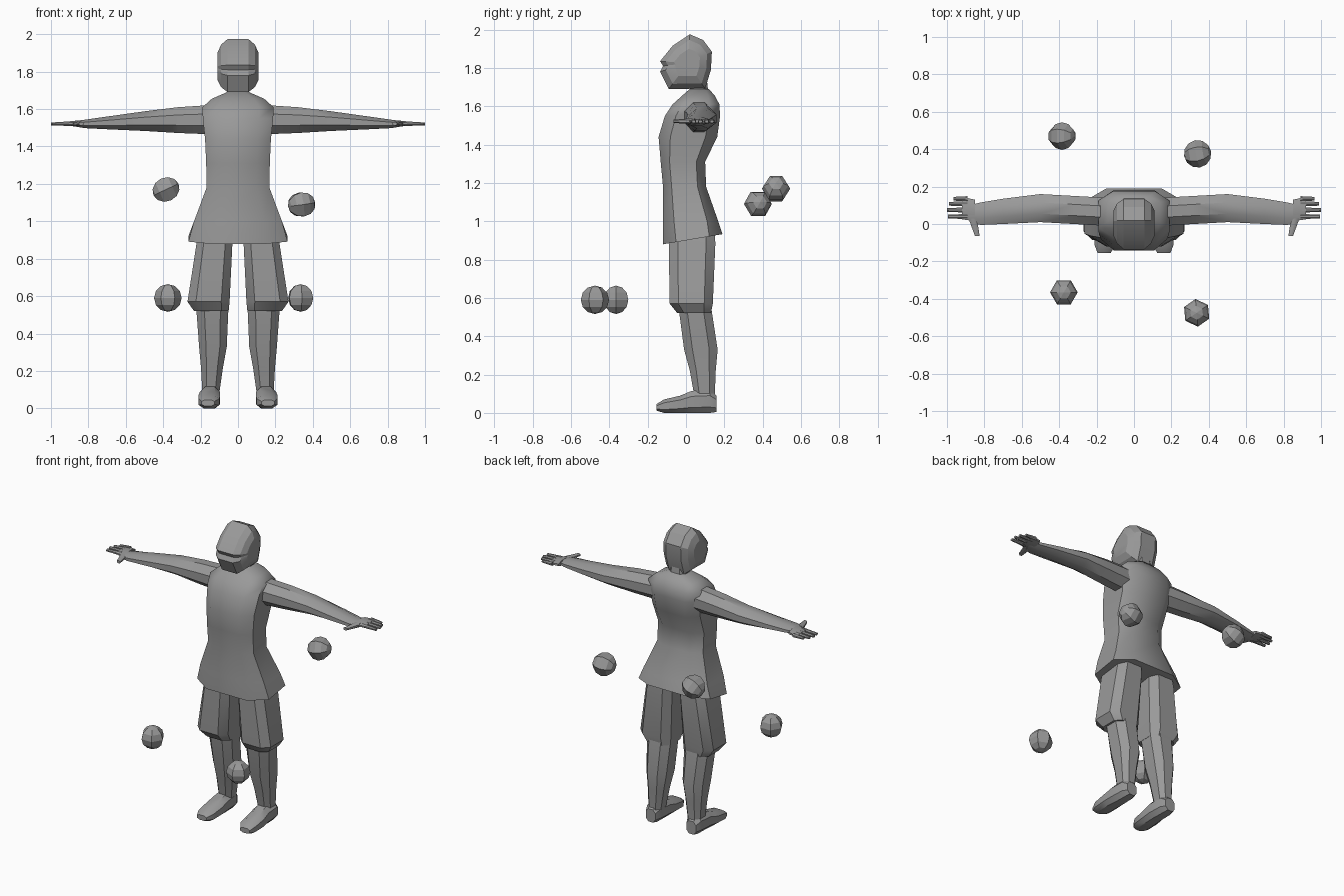
import bpy, bmesh, math
from mathutils import Vector, Matrix

cube = bpy.data.objects.get("Cube")
if cube:
    bpy.data.objects.remove(cube, do_unlink=True)

grey = bpy.data.materials.new("plain grey")
grey.use_nodes = True
grey.diffuse_color = (0.32, 0.32, 0.32, 1)
grey.node_tree.nodes["Principled BSDF"].inputs["Base Color"].default_value = (0.32, 0.32, 0.32, 1)


def finish(name, bm, mirror=False, smooth=None):
    """Turn a bmesh into a named object, optionally mirrored to the other side."""
    bmesh.ops.recalc_face_normals(bm, faces=bm.faces)
    mesh = bpy.data.meshes.new(name)
    bm.to_mesh(mesh)
    bm.free()
    mesh.materials.append(grey)
    ob = bpy.data.objects.new(name, mesh)
    bpy.context.collection.objects.link(ob)
    if mirror:
        ob.modifiers.new("mirror", 'MIRROR').use_mirror_merge = False
    if smooth:
        bpy.ops.object.select_all(action='DESELECT')
        ob.select_set(True)
        bpy.context.view_layer.objects.active = ob
        bpy.ops.object.shade_smooth_by_angle(angle=math.radians(smooth))
    return ob


def loft(name, rings, mirror=False, smooth=35):
    """Skin a row of equal-sized point rings and cap both ends."""
    bm = bmesh.new()
    rows = [[bm.verts.new(p) for p in ring] for ring in rings]
    n = len(rows[0])
    for a, b in zip(rows, rows[1:]):
        for i in range(n):
            j = (i + 1) % n
            bm.faces.new((a[i], a[j], b[j], b[i]))
    bm.faces.new(rows[0])
    bm.faces.new(rows[-1])
    return finish(name, bm, mirror, smooth)


def octagon(u0, u1, v0, v1, cut=0.3):
    """Rectangle with its corners cut off, as 2D points."""
    cu, cv = (u1 - u0) * cut, (v1 - v0) * cut
    return [(u0 + cu, v0), (u1 - cu, v0), (u1, v0 + cv), (u1, v1 - cv),
            (u1 - cu, v1), (u0 + cu, v1), (u0, v1 - cv), (u0, v0 + cv)]


def along_z(z, x0, x1, y0, y1, cut=0.25):
    return [(x, y, z) for x, y in octagon(x0, x1, y0, y1, cut)]


def along_x(x, y0, y1, z0, z1, cut=0.3):
    return [(x, y, z) for y, z in octagon(y0, y1, z0, z1, cut)]


def along_y(y, x0, x1, z0, z1, cut=0.25):
    return [(x, y, z) for x, z in octagon(x0, x1, z0, z1, cut)]


# Tunic: height, half width, front, back
tunic = [(1.0, .235, -.12, .168), (1.18, .168, -.12, .105), (1.31, .17, -.132, .10),
         (1.44, .176, -.143, .163), (1.55, .188, -.11, .178), (1.61, .19, -.07, .174),
         (1.655, .14, -.02, .15), (1.69, .06, .02, .12)]
hem = [(x, y, .90 + .17 * y) for x, y in octagon(-.265, .265, -.12, .19, .22)]
loft("tunic", [hem] + [along_z(z, -w, w, f, b, .2) for z, w, f, b in tunic], smooth=50)

# Neck
loft("neck", [along_z(1.64, -.06, .06, .02, .12), along_z(1.73, -.06, .06, .02, .11)])

# Head: side profile stepped across the width
profile = [(.02, 1.975), (-.07, 1.915), (-.135, 1.835), (-.12, 1.81), (-.135, 1.78),
           (-.09, 1.69), (.10, 1.692), (.13, 1.79), (.135, 1.885), (.09, 1.945)]
head_steps = [(-.11, .5), (-.09, .8), (-.055, 1), (.055, 1), (.09, .8), (.11, .5)]
loft("head", [[(x, .01 + (y - .01) * s, 1.825 + (z - 1.825) * s) for y, z in profile]
              for x, s in head_steps], smooth=25)

# Arms: distance out, front, back, bottom, top
arm = [(.14, -.01, .14, 1.465, 1.622), (.32, 0, .15, 1.472, 1.61), (.5, .01, .16, 1.483, 1.588),
       (.7, 0, .135, 1.492, 1.56), (.82, -.005, .115, 1.498, 1.543), (.88, .01, .1, 1.508, 1.535)]
loft("arms", [along_x(*a) for a in arm], True)

# Hands: palm, four fingers, thumb
loft("palms", [along_x(.85, .015, .13, 1.505, 1.54), along_x(.92, .025, .145, 1.512, 1.532)], True)
for label, y, tip in (("index", .04, .995), ("middle", .075, 1.0), ("ring", .108, .99), ("little", .135, .965)):
    loft(label + "_fingers", [along_x(.89, y - .014, y + .014, 1.51, 1.535),
                              along_x(tip, y - .01, y + .01, 1.512, 1.528)], True)
loft("thumbs", [along_y(.03, .84, .885, 1.507, 1.537), along_y(-.065, .825, .85, 1.513, 1.53)], True)

# Trouser legs flare out to the knee and tuck under
loft("trousers", [along_z(.98, .03, .20, -.085, .15, .2), along_z(.88, .03, .222, -.09, .153, .2),
                  along_z(.57, .045, .27, -.085, .14, .2), along_z(.52, .05, .235, -.045, .13, .2)], True)

# Lower legs
loft("lower_legs", [along_z(.56, .05, .225, -.04, .13), along_z(.33, .06, .208, -.01, .165),
                    along_z(.22, .08, .198, .02, .155), along_z(.08, .1, .19, .045, .15)], True)

# Feet, from toe to heel
loft("feet", [along_y(-.155, .125, .195, .012, .045), along_y(-.115, .1, .21, 0, .07),
              along_y(-.03, .095, .212, 0, .09), along_y(.03, .095, .205, 0, .115),
              along_y(.125, .1, .2, 0, .12), along_y(.16, .115, .185, .005, .09)], True)

# Four floating balls: place and turn in degrees
balls = [((-.385, .47, 1.17), (0, 65, 0)), ((.34, .375, 1.09), (0, 82, 10)),
         ((-.375, -.365, .59), (0, 0, 30)), ((.335, -.475, .59), (0, 0, 5))]
for i, (place, turn) in enumerate(balls):
    bm = bmesh.new()
    bmesh.ops.create_uvsphere(bm, u_segments=6, v_segments=6, radius=.074)
    ball = finish("ball_%d" % (i + 1), bm)
    ball.location = place
    ball.rotation_euler = [math.radians(a) for a in turn]
